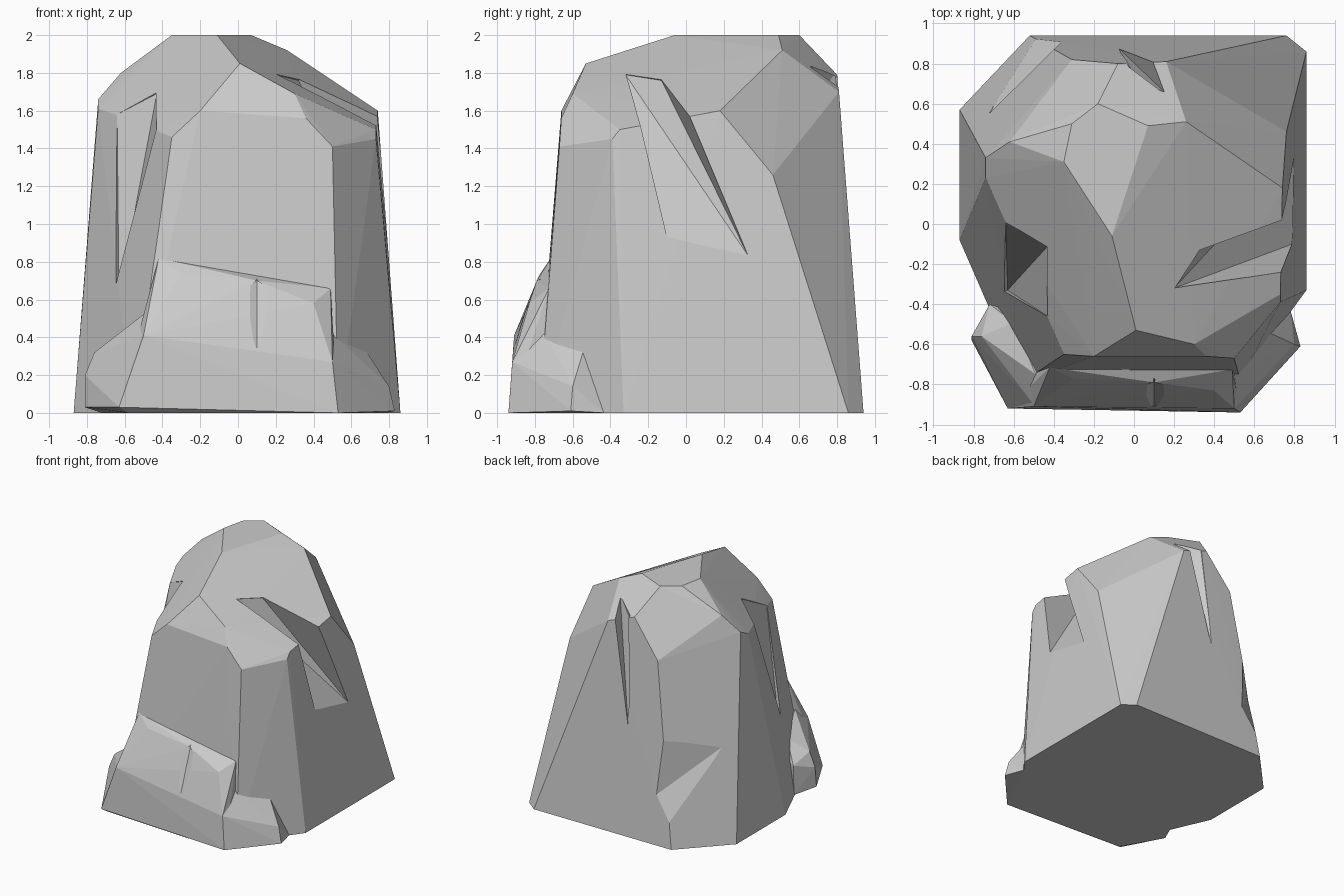
import bpy, bmesh


def hull(name, pts):
    """Flat-faced convex solid around a handful of corner points."""
    bm = bmesh.new()
    for p in pts:
        bm.verts.new(p)
    res = bmesh.ops.convex_hull(bm, input=bm.verts[:])
    loose = {g for g in res["geom_interior"] + res["geom_unused"]
             if isinstance(g, bmesh.types.BMVert)}
    bmesh.ops.delete(bm, geom=list(loose), context='VERTS')
    bmesh.ops.recalc_face_normals(bm, faces=bm.faces[:])
    me = bpy.data.meshes.new(name)
    bm.to_mesh(me)
    bm.free()
    ob = bpy.data.objects.new(name, me)
    bpy.context.collection.objects.link(ob)
    return ob


def combine(target, others, operation):
    """Apply one boolean per helper solid, then drop the helper."""
    for o in others:
        o.hide_render = True
        mod = target.modifiers.new(o.name, 'BOOLEAN')
        mod.operation, mod.solver, mod.object = operation, 'EXACT', o
        dg = bpy.context.evaluated_depsgraph_get()
        me = bpy.data.meshes.new_from_object(target.evaluated_get(dg))
        target.modifiers.clear()
        target.data = me
        bpy.data.objects.remove(o)


# main boulder: base ring, shoulder ring, flat crown
base = [(.86, .86, 0), (.76, .94, 0), (-.52, .94, 0), (-.87, .57, 0),
        (-.87, -.08, 0), (-.56, -.79, 0), (.53, -.78, 0), (.86, -.33, 0)]
shoulder = [(-.2, -.66, 1.6), (.36, -.66, 1.56), (.5, -.67, 1.41), (.73, -.39, 1.45),
            (.73, -.35, 1.5), (.74, .18, 1.6), (.76, .46, 1.26), (.16, .81, 1.7),
            (-.08, .8, 1.79), (-.31, .82, 1.49), (-.4, .86, .87), (-.62, .41, 1.8),
            (-.74, .33, 1.66), (-.74, .23, 1.61), (-.64, .01, 1.58),
            (-.43, -.46, 1.5), (-.35, -.65, 1.46)]
crown = [(-.11, -.06, 2), (.07, .49, 2), (-.18, .6, 2), (-.31, .5, 2),
         (-.35, .31, 2), (.01, -.53, 1.85), (.3, -.6, 1.69), (.26, .51, 1.92)]
rock = hull("boulder", base + shoulder + crown)

# chips broken out of the sides
chips = [
    hull("left_chip", [(-.57, -.1, 1.57), (-.43, -.11, 1.69), (-.45, -.27, 1.58),
                       (-.56, -.29, 1.07), (-.64, .01, 1.58), (-.63, -.33, .62),
                       (-.43, -.46, 1.5), (-.85, -.4, 1.35), (-.65, -.25, 1.85)]),
    hull("right_chip", [(.2, -.32, 1.79), (.32, -.13, 1.76), (.74, .02, 1.57),
                        (.74, -.24, 1.52), (.53, -.11, 1.58), (.72, -.11, 1.4),
                        (.79, -.1, .93), (.8, .33, .83), (.95, 0, 1.4), (.65, -.15, 1.95)]),
    hull("back_left_chip", [(-.4, .87, .87), (-.35, .92, .4), (-.72, .55, .77),
                            (-.51, .94, .15), (-.7, 1, .5)]),
    hull("back_chip", [(.16, .65, 1.87), (.09, .79, 1.76), (-.03, .79, 1.8),
                       (.02, .72, 1.7), (-.08, .88, .85), (.03, .98, 1.6), (.05, .78, 1.95)]),
]
combine(rock, chips, 'DIFFERENCE')

# lower ledges hugging the front and both front corners
ledges = [
    hull("front_ledge", [(-.42, -.715, .82), (.49, -.725, .66), (-.3, -.77, .74),
                         (.1, -.79, .7), (.4, -.83, .58), (-.5, -.91, .41),
                         (.5, -.92, .27), (-.63, -.92, .03), (.53, -.94, 0),
                         (-.49, -.75, .53), (.5, -.75, .42), (-.58, -.88, 0),
                         (-.4, -.5, 0), (.4, -.5, 0), (-.3, -.5, .6), (.3, -.5, .55)]),
    hull("left_ledge", [(-.63, -.92, .03), (-.5, -.9, .41), (-.49, -.75, .53),
                        (-.6, -.49, .42), (-.76, -.56, .32), (-.81, -.56, .2),
                        (-.81, -.58, .03), (-.72, -.4, .25), (-.72, -.41, 0),
                        (-.4, -.5, 0), (-.4, -.5, .4), (-.58, -.88, 0)]),
    hull("right_ledge", [(.53, -.94, 0), (.5, -.92, .27), (.5, -.75, .42),
                         (.67, -.54, .34), (.8, -.6, .14), (.83, -.61, .01),
                         (.78, -.43, 0), (.4, -.5, 0), (.4, -.5, .35)]),
]
combine(rock, ledges, 'UNION')

# small dent in the front ledge
combine(rock, [hull("front_dent", [(.1, -.91, .33), (.1, -.77, .71), (0, -.86, .6),
                                   (.22, -.85, .6), (.1, -.98, .62)])], 'DIFFERENCE')

for p in rock.data.polygons:
    p.use_smooth = False
